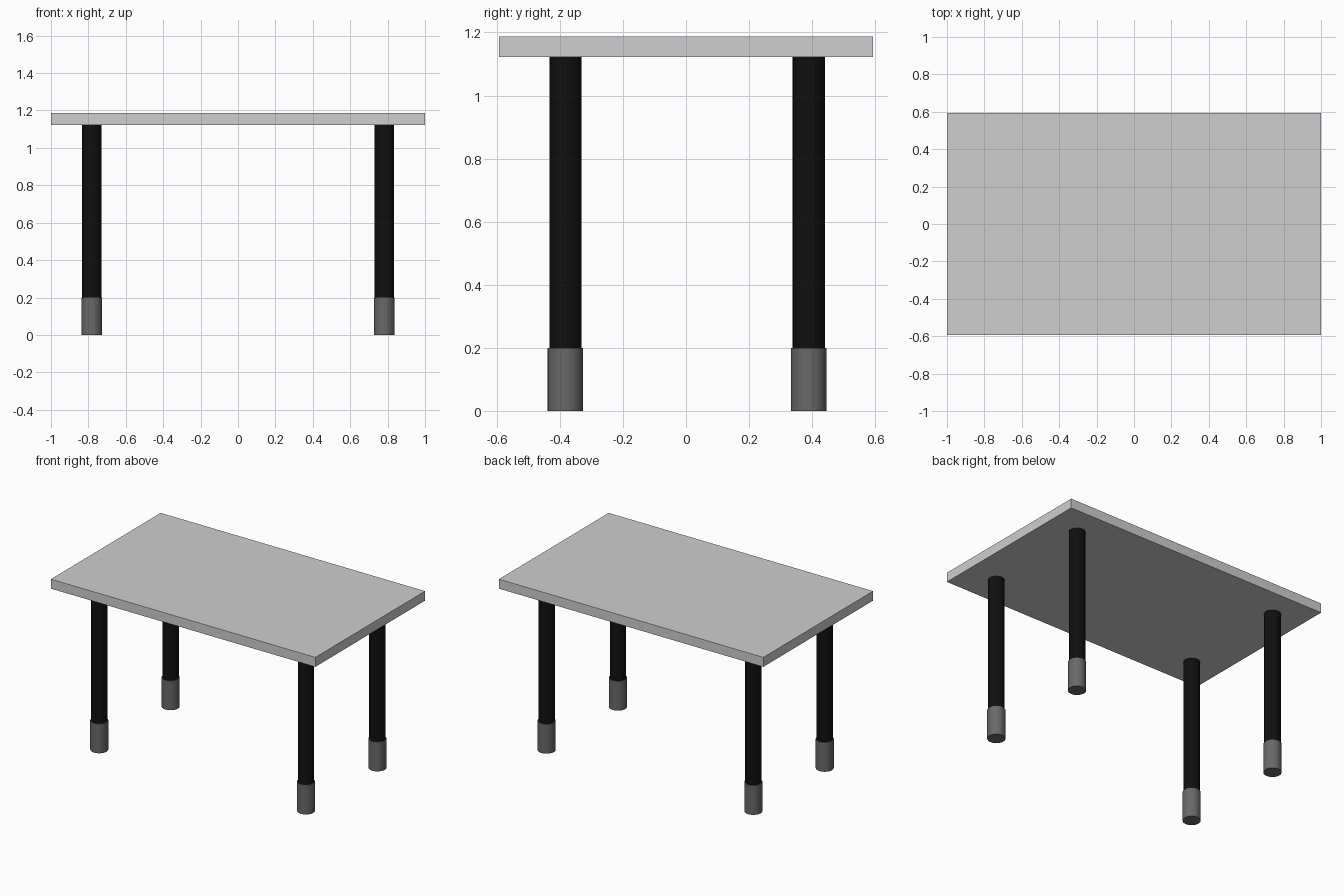
import bpy

cube = bpy.data.objects.get("Cube")
if cube:
    bpy.data.objects.remove(cube, do_unlink=True)


def make_material(name, value):
    mat = bpy.data.materials.new(name)
    mat.use_nodes = True
    colour = (value, value, value, 1)
    mat.diffuse_color = colour
    mat.node_tree.nodes["Principled BSDF"].inputs["Base Color"].default_value = colour
    return mat


light_grey = make_material("light_grey", 0.62)
black = make_material("black", 0.005)
dark_grey = make_material("dark_grey", 0.14)


def cylinder(name, x, y, radius, bottom, top, mat):
    bpy.ops.mesh.primitive_cylinder_add(
        vertices=32, radius=radius, depth=top - bottom,
        location=(x, y, (bottom + top) / 2))
    obj = bpy.context.object
    obj.name = name
    obj.data.materials.append(mat)


# Tabletop slab
TOP_UNDERSIDE, TOP_HEIGHT = 1.122, 1.187
bpy.ops.mesh.primitive_cube_add(
    size=1, location=(0, 0, (TOP_UNDERSIDE + TOP_HEIGHT) / 2))
table_top = bpy.context.object
table_top.name = "table_top"
table_top.scale = (2, 1.186, TOP_HEIGHT - TOP_UNDERSIDE)
bpy.ops.object.transform_apply(location=False, rotation=False, scale=True)
table_top.data.materials.append(light_grey)

# Four round legs, each standing in a slightly wider foot sleeve
for depth_name, y in (("front", -0.382), ("back", 0.389)):
    for side_name, x in (("right", -0.782), ("left", 0.782)):
        place = f"{depth_name}_{side_name}"
        cylinder(f"{place}_leg", x, y, 0.051, 0.1, TOP_UNDERSIDE, black)
        cylinder(f"{place}_foot", x, y, 0.056, 0, 0.2, dark_grey)
